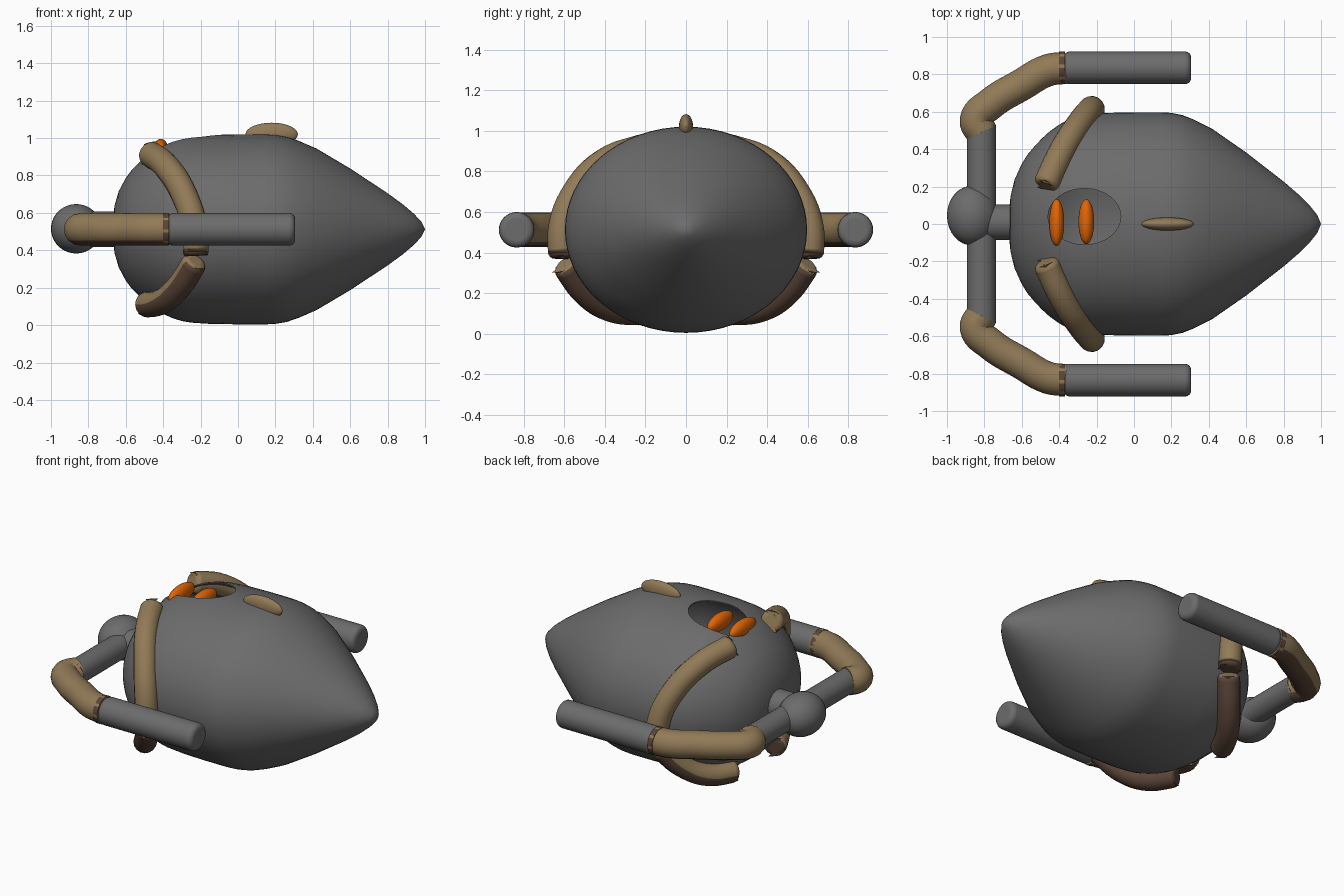
import bpy, bmesh, math
from mathutils import Vector, Matrix

cube = bpy.data.objects.get("Cube")
if cube:
    bpy.data.objects.remove(cube, do_unlink=True)

MID = 0.512  # height of the long axis


def material(name, rgb):
    m = bpy.data.materials.new(name)
    m.use_nodes = True
    m.diffuse_color = (*rgb, 1)
    m.node_tree.nodes["Principled BSDF"].inputs["Base Color"].default_value = (*rgb, 1)
    return m


grey = material("hull grey", (0.15, 0.15, 0.15))
tan = material("tan", (0.285, 0.195, 0.095))
brown = material("dark brown", (0.105, 0.06, 0.04))
orange = material("orange", (0.75, 0.13, 0.002))


def select(ob):
    bpy.ops.object.select_all(action="DESELECT")
    ob.select_set(True)
    bpy.context.view_layer.objects.active = ob


def smooth(ob, degrees=40):
    select(ob)
    bpy.ops.object.shade_smooth_by_angle(angle=math.radians(degrees))


def add_mesh(name, bm, *mats):
    bmesh.ops.recalc_face_normals(bm, faces=bm.faces)
    me = bpy.data.meshes.new(name)
    bm.to_mesh(me)
    bm.free()
    for m in mats:
        me.materials.append(m)
    ob = bpy.data.objects.new(name, me)
    bpy.context.collection.objects.link(ob)
    return ob


def ellipsoid(name, mat, centre, radii):
    bm = bmesh.new()
    bmesh.ops.create_uvsphere(bm, u_segments=32, v_segments=20, radius=1)
    bmesh.ops.transform(bm, verts=bm.verts,
                        matrix=Matrix.Translation(centre) @ Matrix.Diagonal((*radii, 1)))
    ob = add_mesh(name, bm, mat)
    smooth(ob)
    return ob


def rod(name, start, end, radius, *mats):
    a, b = Vector(start), Vector(end)
    rot = (b - a).to_track_quat("Z", "Y").to_matrix().to_4x4()
    bm = bmesh.new()
    bmesh.ops.create_cone(bm, cap_ends=True, segments=32, radius1=radius, radius2=radius,
                          depth=(b - a).length)
    bmesh.ops.transform(bm, verts=bm.verts, matrix=Matrix.Translation((a + b) / 2) @ rot)
    return add_mesh(name, bm, *mats)


def mirror(ob):
    ob.modifiers.new("mirror", "MIRROR").use_axis = (False, True, False)


def round_ends(ob, width):
    bev = ob.modifiers.new("round", "BEVEL")
    bev.width, bev.segments = width, 4
    bev.use_clamp_overlap = False
    bev.limit_method, bev.angle_limit = "ANGLE", math.radians(50)


def tube(name, points, radius, is_brown, end_round=0):
    """Bent tan tube whose faces turn brown where is_brown(face) holds."""
    cu = bpy.data.curves.new(name, "CURVE")
    cu.dimensions = "3D"
    cu.bevel_depth, cu.bevel_resolution = radius, 6
    cu.use_fill_caps = True
    cu.resolution_u = 6
    sp = cu.splines.new("BEZIER")
    sp.bezier_points.add(len(points) - 1)
    for bp, p in zip(sp.bezier_points, points):
        bp.co = p
        bp.handle_left_type = bp.handle_right_type = "AUTO"
    curve = bpy.data.objects.new(name, cu)
    bpy.context.collection.objects.link(curve)
    select(curve)
    bpy.ops.object.convert(target="MESH")
    ob = bpy.context.object
    ob.data.materials.clear()
    ob.data.materials.append(tan)
    ob.data.materials.append(brown)
    bm = bmesh.new()
    bm.from_mesh(ob.data)
    bmesh.ops.remove_doubles(bm, verts=bm.verts, dist=0.0005)
    bmesh.ops.recalc_face_normals(bm, faces=bm.faces)
    bm.normal_update()
    for f in bm.faces:
        f.material_index = 1 if is_brown(f) else 0
    bm.to_mesh(ob.data)
    bm.free()
    smooth(ob)
    if end_round:
        round_ends(ob, end_round)
    mirror(ob)


# Hull: profile spun round the long axis, wider than tall, made a thin shell
profile = [(-.67, 0), (-.669, .1), (-.66, .25), (-.638, .4), (-.6, .54), (-.57, .62),
           (-.53, .7), (-.49, .77), (-.45, .83), (-.4, .89), (-.35, .935), (-.3, .965),
           (-.25, .982), (-.15, .995), (0, 1), (.15, 1), (.2, .995), (.26, .975),
           (.32, .935), (.42, .85), (.6, .64), (.8, .38), (.88, .265), (.94, .165),
           (.98, .08), (1, 0)]
bm = bmesh.new()
ring = [bm.verts.new((x, 0, r)) for x, r in profile]
edges = [bm.edges.new(pair) for pair in zip(ring, ring[1:])]
bmesh.ops.spin(bm, geom=ring + edges, cent=(0, 0, 0), axis=(1, 0, 0),
               angle=math.tau, steps=64, use_duplicate=False)
bmesh.ops.remove_doubles(bm, verts=bm.verts, dist=0.0005)
bmesh.ops.transform(bm, verts=bm.verts, matrix=Matrix.Translation((0, 0, MID))
                    @ Matrix.Diagonal((1, 0.597, 0.508, 1)))
hull = add_mesh("hull", bm, grey)
shell = hull.modifiers.new("shell", "SOLIDIFY")
shell.thickness, shell.offset = 0.008, -1

# Oval cockpit opening cut through the top of the shell
cutter = rod("cockpit_cutter", (0, 0, .7), (0, 0, 1.2), 1, grey)
cutter.data.transform(Matrix.Translation((-.265, .04, 0)) @ Matrix.Diagonal((.195, .15, 1, 1)))
cutter.hide_render = True
cut = hull.modifiers.new("cockpit", "BOOLEAN")
cut.operation, cut.object, cut.solver = "DIFFERENCE", cutter, "EXACT"
select(hull)
for name in ("shell", "cockpit"):
    bpy.ops.object.modifier_apply(modifier=name)
bpy.data.objects.remove(cutter, do_unlink=True)
smooth(hull, 35)

# Seats and top fin
ellipsoid("rear_seat", orange, (-.413, .008, .94), (.04, .125, .055))
ellipsoid("front_seat", orange, (-.255, .012, .942), (.042, .12, .055))
ellipsoid("top_fin", tan, (.18, 0, 1.02), (.14, .035, .062))

# Tail joint and cross bar
smooth(rod("tail_neck", (-.8, .01, MID), (-.62, .01, MID), .095, grey))
ellipsoid("tail_ball", grey, (-.865, .045, .515), (.135, .16, .132))
smooth(rod("cross_bar", (-.815, -.53, MID), (-.815, .53, MID), .077, grey))

# Side arms, brown underneath
tube("side_arm", [(-.815, .49, MID), (-.846, .555, MID), (-.77, .64, MID),
                  (-.6, .745, MID), (-.46, .822, MID), (-.37, .835, MID)], .086,
     lambda f: f.normal.z < -0.7)

# Dashed bands and engines
band = rod("arm_band", (-.4, .835, MID), (-.368, .835, MID), .0875, brown, tan)
for f in band.data.polygons:
    around = math.atan2(f.center.z - MID, f.center.y - .835) / math.tau * 32
    f.material_index = 1 if math.floor(around) % 4 == 3 else 0
smooth(band)
mirror(band)
engine = rod("engine", (-.375, .835, MID), (.305, .835, MID), .087, grey)
round_ends(engine, .03)
smooth(engine)
mirror(engine)

# Claws gripping the hull
tube("upper_claw", [(-.475, .2, .92), (-.38, .4, .845), (-.285, .545, .69),
                    (-.232, .61, .52), (-.225, .61, .37)], .07,
     lambda f: f.normal.z < -0.6 or f.calc_center_median().z < .395, .03)
tube("lower_claw", [(-.5, .2, .107), (-.41, .37, .125), (-.32, .49, .2),
                    (-.225, .6, .345)], .068,
     lambda f: f.normal.z < 0.05, .03)
